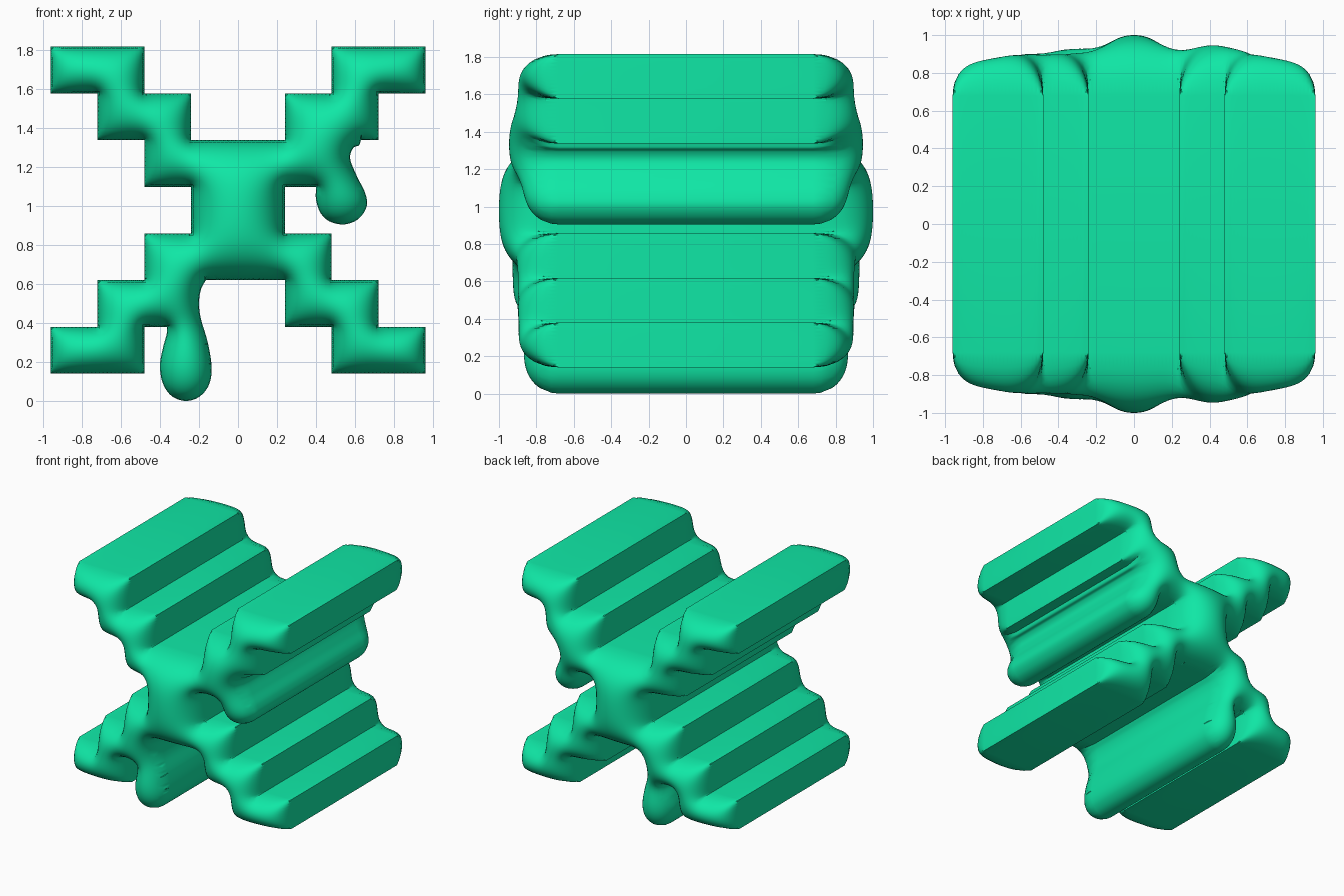
import bpy, bmesh, math
from mathutils import Vector
from mathutils.kdtree import KDTree
from mathutils.geometry import delaunay_2d_cdt

if "Cube" in bpy.data.objects:
    bpy.data.objects.remove(bpy.data.objects["Cube"])

STEP, WALL, BULGE, SCREEN = 0.02, 0.68, 0.32, 25.0
Z = [0.14 + 0.2393 * i for i in range(8)]      # pixel row heights
A, B, C, D = 0.24, 0.48, 0.72, 0.96            # pixel columns


def smooth(points, n=8):
    """Catmull-Rom curve through the points."""
    p = [Vector(q) for q in points]
    p = [2 * p[0] - p[1]] + p + [2 * p[-1] - p[-2]]
    out = []
    for a, b, c, d in zip(p, p[1:], p[2:], p[3:]):
        for i in range(n):
            t = i / n
            out.append(0.5 * (2 * b + (c - a) * t + (2 * a - 5 * b + 4 * c - d) * t * t
                              + (3 * b - a - 3 * c + d) * t ** 3))
    return out + [p[-2]]


# Two drips hanging off the stepped cross
drip_low = smooth([(-.365, Z[1]), (-.365, .345), (-.385, .27), (-.40, .18), (-.385, .09), (-.34, .025),
                   (-.27, 0), (-.20, .02), (-.15, .08), (-.135, .17), (-.155, .30), (-.19, .42),
                   (-.20, .50), (-.19, .57), (-.165, Z[2])])
drip_high = smooth([(.40, Z[4]), (.40, 1.03), (.425, .96), (.475, .917), (.55, .905), (.62, .935),
                    (.66, 1.0), (.65, 1.07), (.61, 1.15), (.575, 1.24), (.59, 1.295), (.62, 1.31),
                    (.63, Z[5])])

# Counter-clockwise outline seen from the front
upper = [(D, Z[6]), (D, Z[7]), (B, Z[7]), (B, Z[6]), (A, Z[6]), (A, Z[5])]
left = [(A, Z[5]), (A, Z[6]), (B, Z[6]), (B, Z[7]), (D, Z[7]), (D, Z[6]), (C, Z[6]), (C, Z[5]),
        (B, Z[5]), (B, Z[4]), (A, Z[4]), (A, Z[3]), (B, Z[3]), (B, Z[2]), (C, Z[2]), (C, Z[1]), (D, Z[1])]
corners = ([(-D, Z[0]), (-B, Z[0]), (-B, Z[1])] + drip_low
           + [(A, Z[2]), (A, Z[1]), (B, Z[1]), (B, Z[0]), (D, Z[0]), (D, Z[1]), (C, Z[1]), (C, Z[2]),
              (B, Z[2]), (B, Z[3]), (A, Z[3]), (A, Z[4])] + drip_high
           + [(C, Z[5]), (C, Z[6])] + upper + [(-x, z) for x, z in left])
corners = [Vector(c) for c in corners]
outline = []
for a, b in zip(corners, corners[1:] + corners[:1]):
    n = max(1, round((b - a).length / STEP))
    outline += [a.lerp(b, i / n) for i in range(n)]
n_out = len(outline)

# Interior points: a thin ring near the edge plus a regular grid
tree = KDTree(n_out)
for i, p in enumerate(outline):
    tree.insert((p.x, p.y, 0), i)
tree.balance()
points = list(outline)
for a, b in zip(outline, outline[1:] + outline[:1]):
    d = (b - a).normalized()
    points.append((a + b) / 2 + Vector((-d.y, d.x)) * 0.004)
for i in range(-48, 48):
    for j in range(-7, 84):
        p = Vector(((i + .5) * STEP, Z[0] + (j + .5) * 0.2393 / 12))
        if tree.find((p.x, p.y, 0))[2] > 0.0115:
            points.append(p)
edges = [(i, (i + 1) % n_out) for i in range(n_out)]
verts, _, tris, origin, _, _ = delaunay_2d_cdt(points, edges, [], 1, 1e-6)

# Cotangent weights and point areas
count = {}
nbr = [{} for _ in verts]
area = [0.0] * len(verts)
for t in tris:
    for k in range(3):
        i, j, o = t[k], t[(k + 1) % 3], t[(k + 2) % 3]
        u, v = verts[i] - verts[o], verts[j] - verts[o]
        cr = abs(u.x * v.y - u.y * v.x) + 1e-12
        w = 0.5 * u.dot(v) / cr
        nbr[i][j] = nbr[i].get(j, 0) + w
        nbr[j][i] = nbr[j].get(i, 0) + w
        area[o] += cr / 6
        count[(i, j)] = 1
rim = [(i, j) for i, j in count if (j, i) not in count]
rim_set = {i for e in rim for i in e}

# Inflate: relax a membrane that is pinned along the outline
height = [0.0] * len(verts)
rows = [(i, list(nbr[i].items()), area[i], sum(nbr[i].values()) + SCREEN * area[i])
        for i in range(len(verts)) if i not in rim_set and nbr[i]]
for _ in range(260):
    for i, links, ar, diag in rows:
        s = ar
        for j, w in links:
            s += w * height[j]
        height[i] += 1.8 * (s / diag - height[i])
top = max(height)
height = [BULGE * math.sqrt(max(h, 0) / top) for h in height]

# Puffy front and back joined by straight walls
bm = bmesh.new()
used = {i for t in tris for i in t}
front = {i: bm.verts.new((verts[i].x, -WALL - height[i], verts[i].y)) for i in used}
back = {i: bm.verts.new((verts[i].x, WALL + height[i], verts[i].y)) for i in used}
for t in tris:
    bm.faces.new([front[i] for i in t])
    bm.faces.new([back[i] for i in reversed(t)])
for i, j in rim:
    bm.faces.new([front[j], front[i], back[i], back[j]])
bmesh.ops.recalc_face_normals(bm, faces=bm.faces)
mesh = bpy.data.meshes.new("dripping_pixel_cross")
bm.to_mesh(mesh)
bm.free()
cross = bpy.data.objects.new("dripping_pixel_cross", mesh)
bpy.context.collection.objects.link(cross)
green = bpy.data.materials.new("green")
green.diffuse_color = (0.005, 0.8, 0.38, 1)
green.use_nodes = True
green.node_tree.nodes["Principled BSDF"].inputs["Base Color"].default_value = green.diffuse_color
mesh.materials.append(green)
bpy.context.view_layer.objects.active = cross
cross.select_set(True)
bpy.ops.object.shade_smooth_by_angle(angle=math.radians(40))
